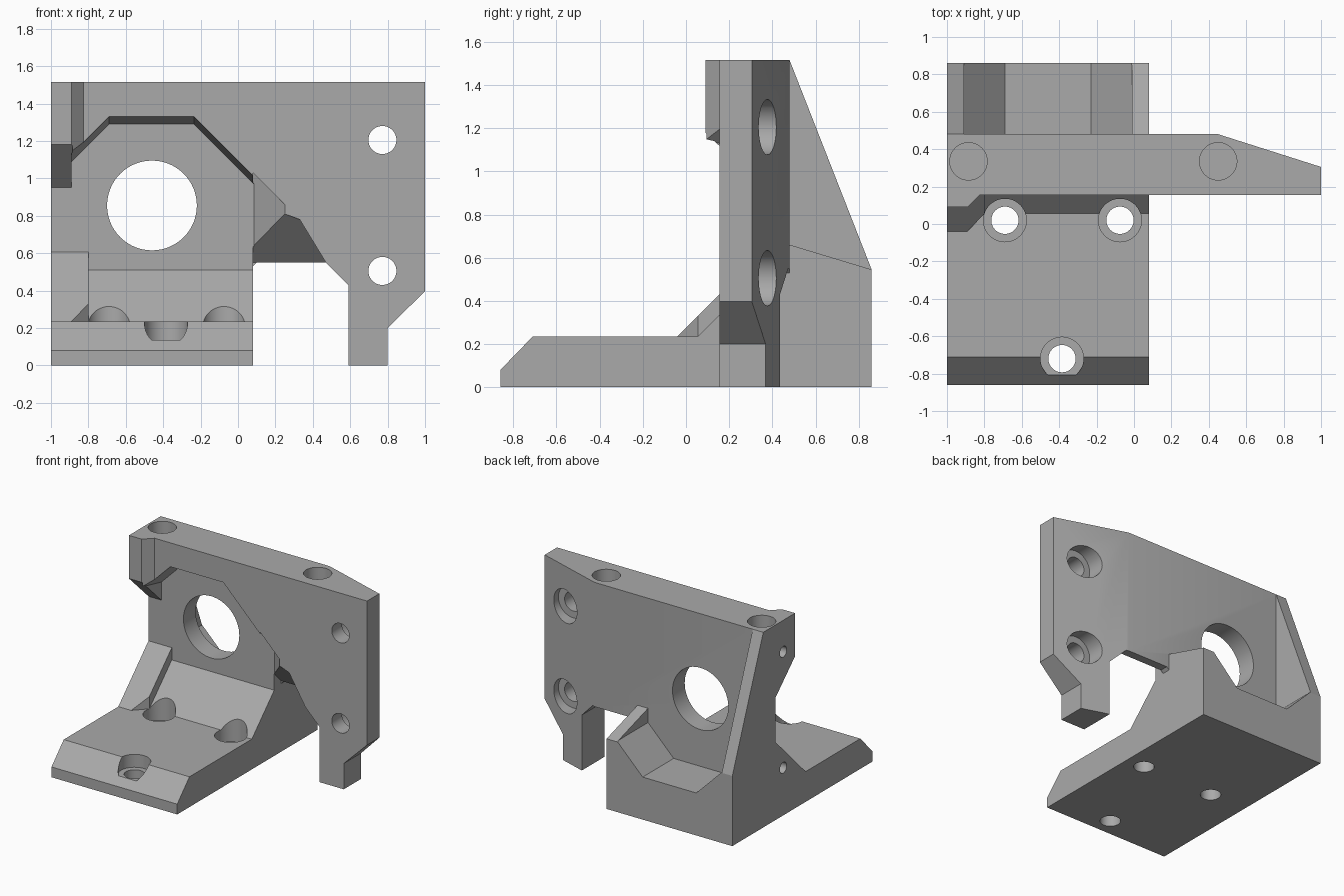
import bpy, math
from mathutils import Matrix

cube = bpy.data.objects.get("Cube")
if cube:
    bpy.data.objects.remove(cube, do_unlink=True)

grey = bpy.data.materials.new("plain grey")
grey.use_nodes = True
grey.diffuse_color = (0.4, 0.4, 0.4, 1)
grey.node_tree.nodes["Principled BSDF"].inputs["Base Color"].default_value = grey.diffuse_color


def loft(name, axis, start, end, a, b):
    """Solid between outline b at end and outline a at start, along an axis."""
    def place(p, t):
        return {"x": (t, *p), "y": (p[0], t, p[1]), "z": (*p, t)}[axis]
    n = len(a)
    verts = [place(p, start) for p in a] + [place(p, end) for p in b]
    faces = [tuple(range(n)), tuple(range(2 * n - 1, n - 1, -1))]
    faces += [(i, i + n, (i + 1) % n + n, (i + 1) % n) for i in range(n)]
    mesh = bpy.data.meshes.new(name)
    mesh.from_pydata(verts, [], faces)
    mesh.materials.append(grey)
    obj = bpy.data.objects.new(name, mesh)
    bpy.context.collection.objects.link(obj)
    bpy.ops.object.select_all(action="DESELECT")
    obj.select_set(True)
    bpy.context.view_layer.objects.active = obj
    bpy.ops.object.mode_set(mode="EDIT")
    bpy.ops.mesh.select_all(action="SELECT")
    bpy.ops.mesh.normals_make_consistent(inside=False)
    bpy.ops.object.mode_set(mode="OBJECT")
    return obj


def prism(name, axis, start, end, outline):
    return loft(name, axis, start, end, outline, outline)


def bore(axis, start, end, centre, radius, sides=48):
    ring = [(centre[0] + radius * math.cos(2 * math.pi * i / sides),
             centre[1] + radius * math.sin(2 * math.pi * i / sides)) for i in range(sides)]
    return prism("bore", axis, start, end, ring)


def combine(target, tool, operation):
    mod = target.modifiers.new(operation, "BOOLEAN")
    mod.operation, mod.solver, mod.object = operation, "EXACT", tool
    bpy.context.view_layer.objects.active = target
    bpy.ops.object.modifier_apply(modifier=mod.name)
    bpy.data.objects.remove(tool, do_unlink=True)
    return target


def cut(target, tool):
    return combine(target, tool, "DIFFERENCE")


def join(target, tool):
    return combine(target, tool, "UNION")


# Upright plate: plan outline trimmed by its front outline
plate = prism("plate", "z", -0.1, 1.515,
              [(-1, 0.155), (1, 0.155), (1, 0.305), (0.45, 0.48), (-1, 0.48)])
front = prism("front_outline", "y", -0.5, 1,
              [(-1.1, 1.6), (1.1, 1.6), (1.1, 0.495), (0.8, 0.2), (0.8, 0), (0.59, 0),
               (0.59, 0.43), (0.47, 0.55), (0.10, 0.55), (0.08, 0.53), (0.08, 0.45), (-1.1, 0.45)])
combine(plate, front, "INTERSECT")

# Raised pad at the upper left corner
join(plate, prism("corner_pad", "z", 1.0, 1.515,
                  [(-1, 0.09), (-0.89, 0.09), (-0.825, 0.155), (-0.825, 0.25), (-1, 0.25)]))

# Front pocket with a tapered roof, and the overhang beside it
roof = [(-0.89, 0.2), (-0.89, 1.09), (-0.69, 1.29), (-0.235, 1.29), (0.085, 0.97), (0.085, 0.2)]
rise = [0, 0.075, 0.075, 0.075, 0.075, 0]
mouth = [(x, z + r) for (x, z), r in zip(roof, rise)]
cut(plate, loft("pocket", "y", 0, 0.33, mouth, roof))
cut(plate, prism("overhang", "x", -1.2, -0.885,
                 [(0, 0.2), (0, 1.27), (0.09, 1.18), (0.33, 0.95), (0.33, 0.2)]))

# Angled side wall of the pocket
side = prism("pocket_side", "z", 0.2, 1.5, [(0.079, 0.33), (0.25, 0.155), (0.402, 0), (0.079, 0)])
limit = prism("side_limit", "y", -0.2, 0.6,
              [(0.07, 0.2), (0.07, 1.04), (0.25, 0.86), (0.25, 0.2)])
cut(plate, combine(side, limit, "INTERSECT"))

# Sloping underside between the pocket and the leg
under = prism("underside", "x", 0.079, 0.6, [(0.05, 0.915), (0.415, 0.55), (0.415, 0.2), (0.05, 0.2)])
limit = prism("under_limit", "y", -0.2, 0.6,
              [(0.07, 0.2), (0.07, 0.9), (0.25, 0.81), (0.33, 0.78), (0.47, 0.55), (0.59, 0.43), (0.59, 0.2)])
cut(plate, combine(under, limit, "INTERSECT"))

# Foot with chamfered front, sloped fillet and rear block
bracket = prism("bracket", "x", -1, 0.08,
                [(-0.86, 0), (-0.86, 0.08), (-0.71, 0.235), (0.055, 0.235), (0.33, 0.51),
                 (0.33, 0.66), (0.48, 0.66), (0.86, 0.545), (0.86, 0)])

# Tall gusset behind the plate
join(bracket, prism("gusset", "x", -1, -0.91,
                    [(0.4, 1.515), (0.48, 1.515), (0.86, 0.545), (0.86, 0.2), (0.4, 0.2)]))
cut(bracket, prism("trough", "y", 0.48, 1.1,
                   [(-0.69, 0.33), (-0.23, 0.33), (-0.01, 0.55), (-0.01, 2), (-0.91, 2), (-0.91, 0.55)]))

# Small rib at the left front
rib = prism("rib", "x", -1, -0.8, [(-0.04, 0.235), (0.33, 0.605), (0.4, 0.605), (0.4, 0.1), (-0.04, 0.1)])
cut(rib, prism("rib_corner", "z", 0, 1,
               [(-0.9, -0.05), (-0.79, 0.065), (-0.7, 0.065), (-0.7, -0.1), (-0.9, -0.1)]))
join(bracket, rib)
join(bracket, plate)

# Large round opening
cut(bracket, bore("y", -0.5, 1.2, (-0.46, 0.855), 0.24, 64))

# Counterbored holes through the foot
for spot in [(-0.69, 0.02), (-0.075, 0.02), (-0.385, -0.72)]:
    cut(bracket, bore("z", -0.1, 0.2, spot, 0.073))
    cut(bracket, bore("z", 0.135, 0.6, spot, 0.115))

# Counterbored holes through the plate
for z in (1.205, 0.505):
    cut(bracket, bore("y", 0, 0.4, (0.772, z), 0.075))
    cut(bracket, bore("y", 0.28, 0.7, (0.772, z), 0.128))

# Blind sockets in the top and small pin holes in the side
for x in (-0.885, 0.45):
    cut(bracket, bore("z", 1.37, 1.7, (x, 0.335), 0.1))
for z in (1.27, 0.37):
    cut(bracket, bore("x", -1.2, -0.85, (0.235, z), 0.042, 32))

bpy.ops.object.select_all(action="DESELECT")
bracket.select_set(True)
bpy.context.view_layer.objects.active = bracket
bpy.ops.object.shade_smooth_by_angle(angle=math.radians(20))
